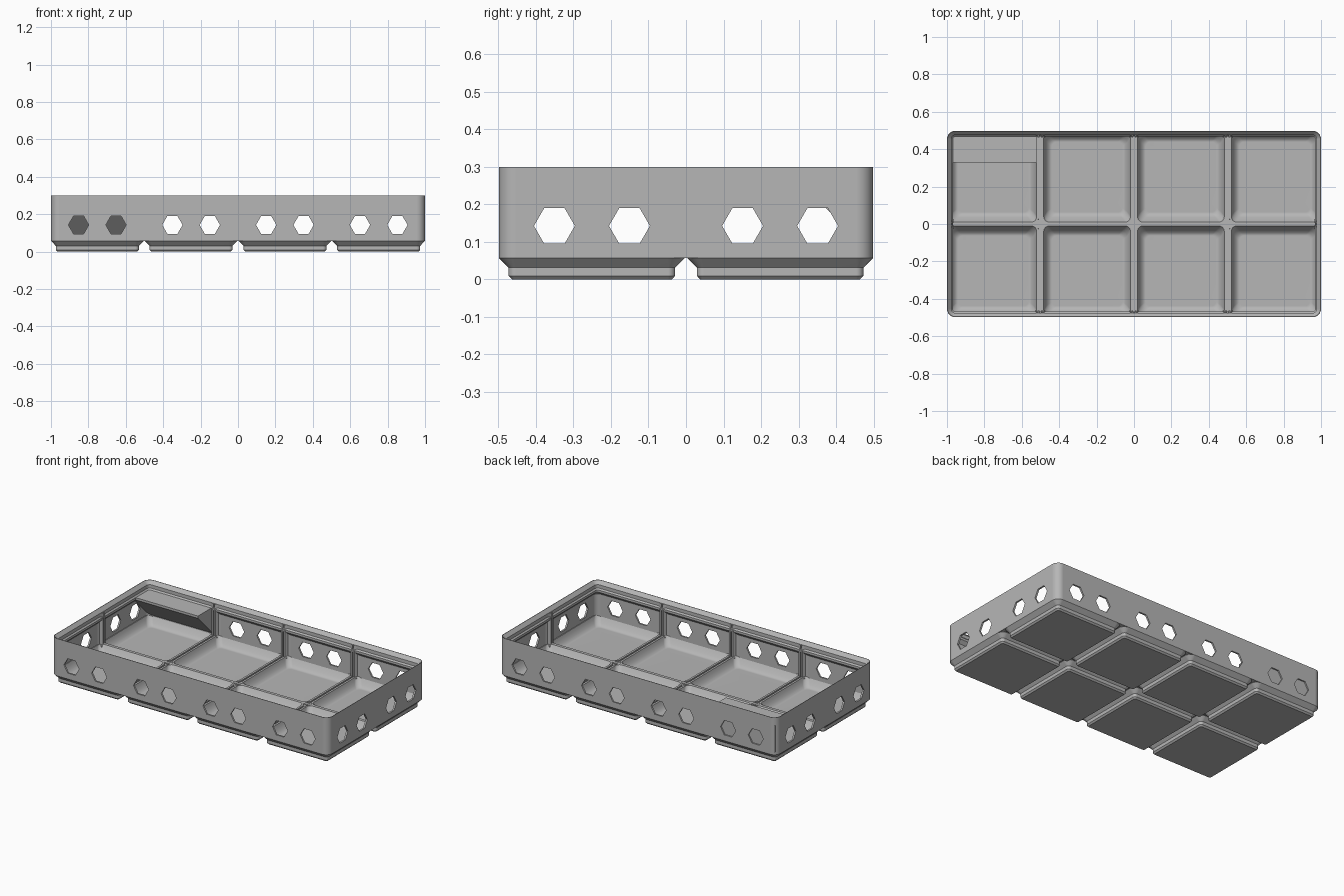
import bpy, bmesh, math
from mathutils import Vector

cube = bpy.data.objects.get("Cube")
if cube:
    bpy.data.objects.remove(cube, do_unlink=True)

PITCH = 0.5015
HX, HY, R = 1.0, 0.4985, 0.045
TOP, BASE = 0.3, 0.057
SEG = 6

grey = bpy.data.materials.new("plastic grey")
grey.use_nodes = True
COLOUR = (0.47, 0.47, 0.47, 1)
grey.diffuse_color = COLOUR
grey.node_tree.nodes["Principled BSDF"].inputs["Base Color"].default_value = COLOUR


def rounded(cx, cy, hx, hy, r, z):
    """Ring of points round a rectangle with rounded corners."""
    pts = []
    for i, (sx, sy) in enumerate([(1, 1), (-1, 1), (-1, -1), (1, -1)]):
        for k in range(SEG + 1):
            a = math.pi / 2 * (i + k / SEG)
            pts.append((cx + sx * (hx - r) + r * math.cos(a),
                        cy + sy * (hy - r) + r * math.sin(a), z))
    return pts


def add_skin(bm, rings, cyclic=False):
    """Join rings with quads, then close the ends with caps or a loop."""
    vs = [[bm.verts.new(p) for p in ring] for ring in rings]
    n = len(vs[0])
    pairs = list(zip(vs, vs[1:])) + ([(vs[-1], vs[0])] if cyclic else [])
    for a, b in pairs:
        for i in range(n):
            j = (i + 1) % n
            bm.faces.new((a[i], a[j], b[j], b[i]))
    if not cyclic:
        bm.faces.new(vs[0][::-1])
        bm.faces.new(vs[-1])


def finish(bm, name):
    bmesh.ops.recalc_face_normals(bm, faces=bm.faces)
    me = bpy.data.meshes.new(name)
    bm.to_mesh(me)
    bm.free()
    me.materials.append(grey)
    ob = bpy.data.objects.new(name, me)
    bpy.context.collection.objects.link(ob)
    return ob


def activate(ob):
    bpy.ops.object.select_all(action='DESELECT')
    ob.select_set(True)
    bpy.context.view_layer.objects.active = ob


def smooth(ob):
    activate(ob)
    bpy.ops.object.shade_smooth_by_angle(angle=math.radians(25))
    ob.modifiers.new("even_normals", 'WEIGHTED_NORMAL').keep_sharp = True


def box(name, x0, x1, y0, y1, z0, z1):
    bm = bmesh.new()
    add_skin(bm, [[(x0, y0, z), (x1, y0, z), (x1, y1, z), (x0, y1, z)] for z in (z0, z1)])
    return finish(bm, name)


# Outer wall with stacking lip: (inset, height) once round the section
section = [(0, BASE), (0, TOP), (0.003, TOP), (0.023, 0.278), (0.023, 0.256),
           (0.031, 0.247), (0.031, 0.233), (0.0113, 0.213), (0.0113, BASE)]
bm = bmesh.new()
add_skin(bm, [rounded(0, 0, HX - d, HY - d, R - d, z) for d, z in section], True)
wall = finish(bm, "outer_wall")

# Hexagonal holes through all four walls
bm = bmesh.new()
for s in (-1, 1):
    for axis, half, cells in (("y", HY, (-1.5, -0.5, 0.5, 1.5)), ("x", HX, (-0.5, 0.5))):
        for c in cells:
            for off in (-0.1, 0.1):
                rings = []
                for depth in (0.025, -0.02):
                    ring = []
                    for k in range(6):
                        u = c * PITCH + off + 0.0545 * math.cos(k * math.pi / 3)
                        z = 0.1425 + 0.0545 * math.sin(k * math.pi / 3)
                        v = s * (half - depth)
                        ring.append((u, v, z) if axis == "y" else (v, u, z))
                    rings.append(ring)
                add_skin(bm, rings)
cutter = finish(bm, "hole_cutter")
cutter.hide_render = True
cut = wall.modifiers.new("holes", 'BOOLEAN')
cut.operation, cut.solver, cut.object = 'DIFFERENCE', 'EXACT', cutter
activate(wall)
bpy.ops.object.modifier_apply(modifier=cut.name)
bpy.data.objects.remove(cutter, do_unlink=True)
smooth(wall)

# Hollow feet: outside profile up, then inside profile down to the floor
profile = [(0.2126, 0.2126, 0.0095, 0), (0.222, 0.222, 0.019, 0.0095),
           (0.222, 0.222, 0.019, 0.031), (0.2478, 0.2478, R, BASE),
           (0.2455, 0.2455, 0.04, 0.059), (0.2455, 0.2455, 0.04, 0.075),
           (0.232, 0.241, 0.03, 0.075), (0.226, 0.229, 0.03, 0.056),
           (0.215, 0.215, 0.03, 0.038), (0.203, 0.203, 0.028, 0.025),
           (0.188, 0.188, 0.025, 0.019)]
for row in (-0.5, 0.5):
    for col in (-1.5, -0.5, 0.5, 1.5):
        bm = bmesh.new()
        add_skin(bm, [rounded(col * PITCH, row * PITCH, hx, hy, r, z)
                      for hx, hy, r, z in profile])
        smooth(finish(bm, "foot_cell"))

# Webs joining the feet, leaving a divider groove across the tray
box("long_web", -HX + 0.005, HX - 0.005, -0.01, 0.01, 0.0595, 0.075)
grid_x = [-PITCH, 0, PITCH]
for x in grid_x:
    box("cross_web", x - 0.01, x + 0.01, -HY + 0.004, HY - 0.004, 0.06, 0.067)
    for y0, y1 in ((-0.025, 0.025), (HY - 0.035, HY - 0.002), (0.002 - HY, 0.035 - HY)):
        box("web_junction", x - 0.025, x + 0.025, y0, y1, 0.0598, 0.068)
for s in (-1, 1):
    xs = sorted((s * (HX - 0.002), s * (HX - 0.035)))
    box("web_junction", xs[0], xs[1], -0.025, 0.025, 0.0598, 0.068)

# Grooved pillars on the walls, with a small cusp on the lip above each
half_pillar = [(0.005, 0.008), (0.045, 0.008), (0.024, 0.017), (0.014, 0.035), (0.005, 0.035)]
lip_cusp = [(0.004, 0.02), (0.035, 0.02), (0.016, 0.026), (0.004, 0.031)]
spots = [("y", HY, s, x) for s in (-1, 1) for x in grid_x] + [("x", HX, s, 0) for s in (-1, 1)]
for axis, half, s, centre in spots:
    bm = bmesh.new()
    for side in (-1, 1):
        for shape, z0, z1 in ((half_pillar, 0.068, 0.24), (lip_cusp, 0.247, 0.277)):
            rings = []
            for z in (z0, z1):
                flat = [(centre + side * u, s * (half - d)) for u, d in shape]
                rings.append([(u, v, z) if axis == "y" else (v, u, z) for u, v in flat])
            add_skin(bm, rings)
    finish(bm, "wall_pillar")

# Sloped label shelf in the back right corner
shelf = [(0.33, 0.247), (0.49, 0.247), (0.49, 0.072), (0.33, 0.232)]
bm = bmesh.new()
add_skin(bm, [[(x, y, z) for y, z in shelf] for x in (-0.985, -0.52)])
finish(bm, "label_shelf")
